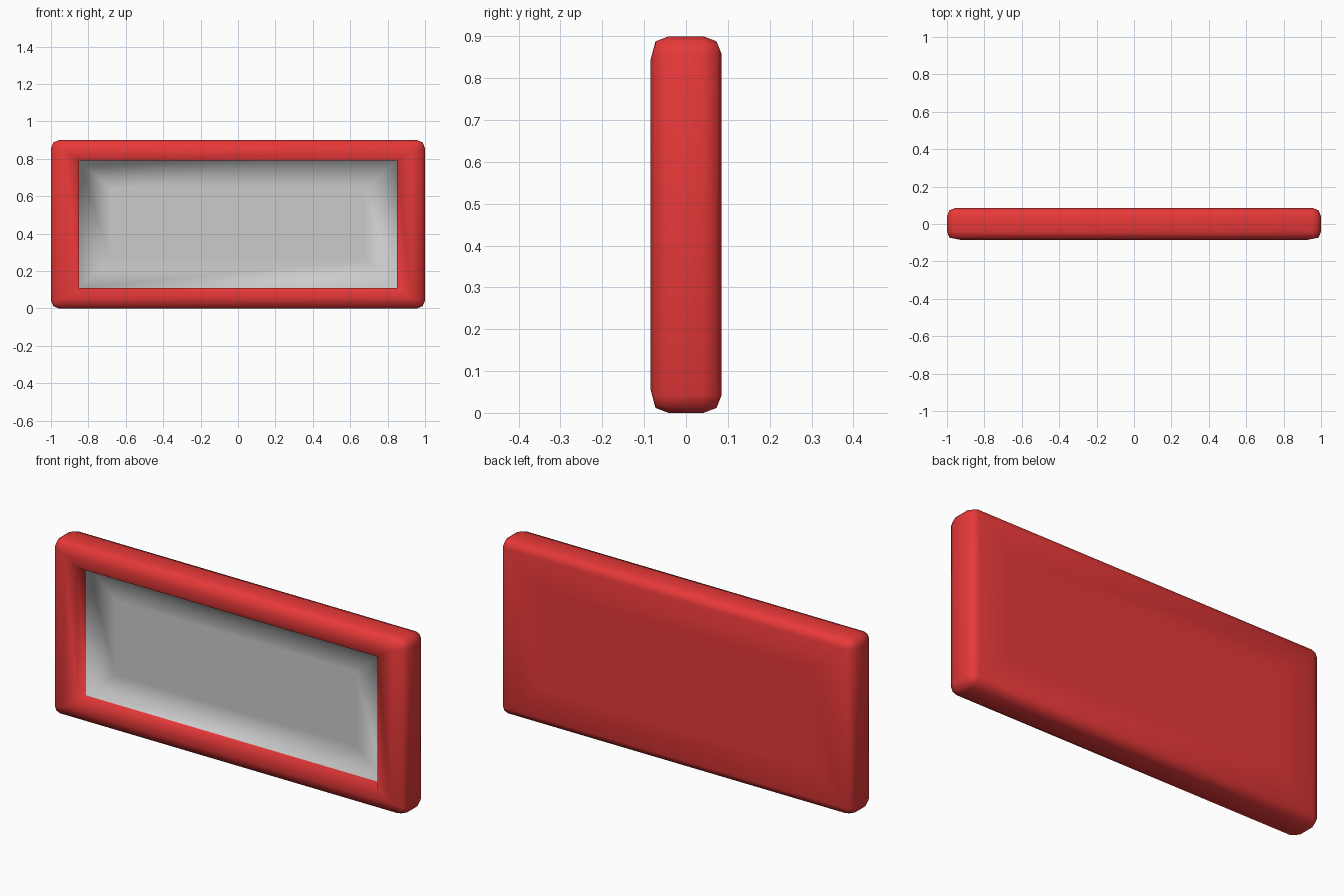
import bpy, bmesh, math

if "Cube" in bpy.data.objects:
    bpy.data.objects.remove(bpy.data.objects["Cube"])

def material(name, color):
    m = bpy.data.materials.new(name)
    m.diffuse_color = color
    m.use_nodes = True
    m.node_tree.nodes["Principled BSDF"].inputs["Base Color"].default_value = m.diffuse_color
    return m

def ring(bm, y, hx, hz, r):
    """Rounded rectangle in the xz plane, three points per corner."""
    verts = []
    for i, (sx, sz) in enumerate([(1, 1), (-1, 1), (-1, -1), (1, -1)]):
        for k in range(3):
            a = math.radians(90 * i + 45 * k)
            verts.append(bm.verts.new((sx * (hx - r) + r * math.cos(a), y,
                                       0.45 + sz * (hz - r) + r * math.sin(a))))
    return verts

# y, half width, half height, corner radius, from the back round to the recess floor
profile = [
    (0.085, 0.77, 0.25, 0),
    (0.085, 0.957, 0.408, 0),
    (0.073, 0.987, 0.438, 0.03),
    (0.042, 1.0, 0.45, 0.043),
    (-0.042, 1.0, 0.45, 0.043),
    (-0.073, 0.987, 0.438, 0.03),
    (-0.085, 0.925, 0.393, 0),
    (-0.085, 0.85, 0.34, 0),
    (-0.015, 0.85, 0.34, 0),
    (-0.015, 0.68, 0.19, 0),
]

bm = bmesh.new()
rings = [ring(bm, *p) for p in profile]
n = len(rings[0])

# Red shell and recess walls, then the grey border of the floor
for j in range(len(rings) - 1):
    for i in range(n):
        k = (i + 1) % n
        f = bm.faces.new((rings[j][i], rings[j][k], rings[j + 1][k], rings[j + 1][i]))
        f.material_index = 1 if j == len(rings) - 2 else 0

# Back and floor caps
bm.faces.new(rings[0])
bm.faces.new(rings[-1]).material_index = 1

bmesh.ops.remove_doubles(bm, verts=bm.verts[:], dist=1e-4)
bmesh.ops.recalc_face_normals(bm, faces=bm.faces[:])
for f in bm.faces:
    f.smooth = True

mesh = bpy.data.meshes.new("framed_panel")
bm.to_mesh(mesh)
bm.free()
mesh.materials.append(material("red", (0.8, 0.04, 0.04, 1)))
mesh.materials.append(material("grey", (0.8, 0.8, 0.8, 1)))
bpy.context.collection.objects.link(bpy.data.objects.new("framed_panel", mesh))
